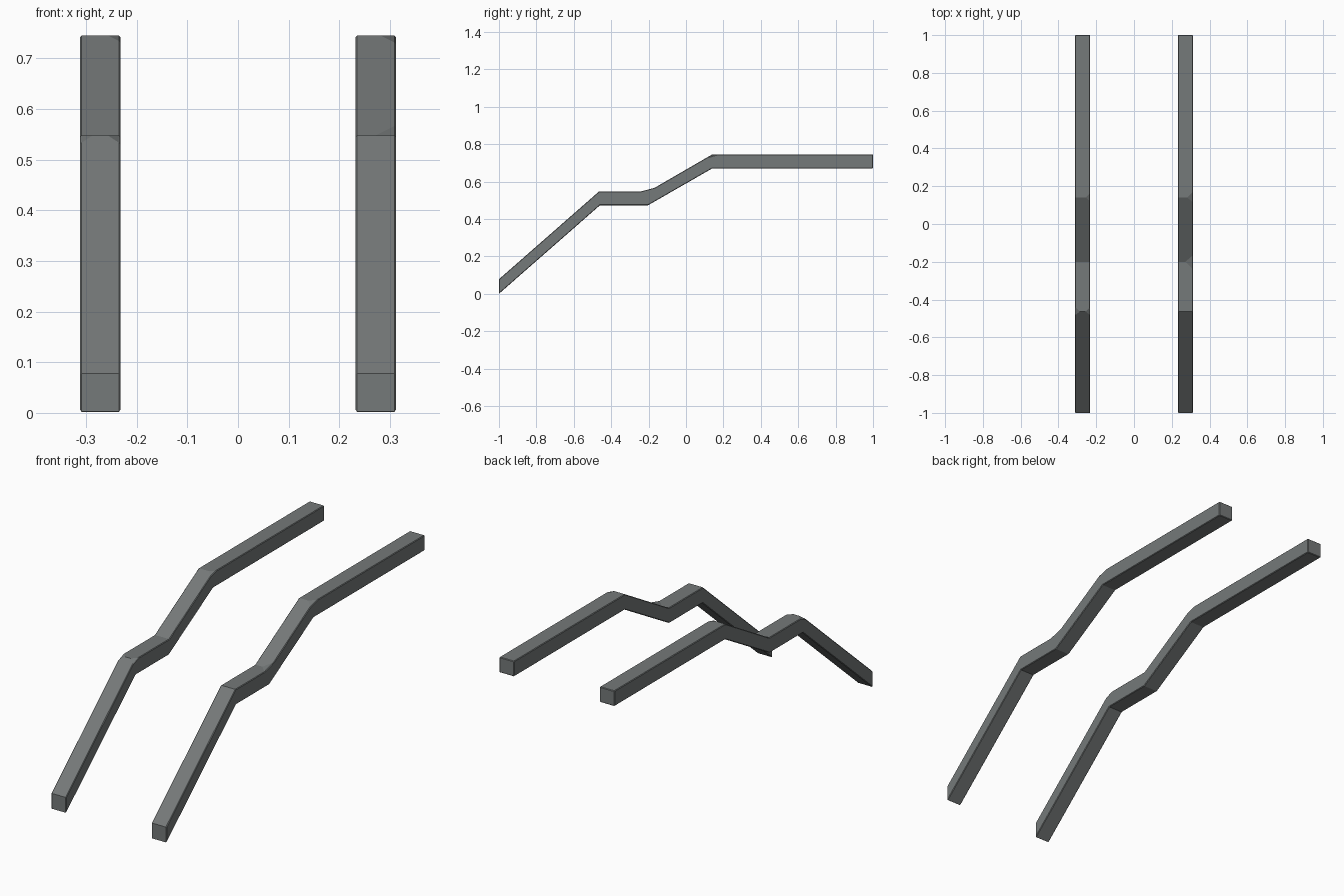
import bpy, bmesh

if "Cube" in bpy.data.objects:
    bpy.data.objects.remove(bpy.data.objects["Cube"])

steel = bpy.data.materials.new("grey steel")
steel.diffuse_color = (0.178, 0.192, 0.192, 1)
steel.use_nodes = True
steel.node_tree.nodes["Principled BSDF"].inputs["Base Color"].default_value = steel.diffuse_color

# Side profile (y, z): upper line and lower line of the bent bar
TOP = [(-1, 0.078), (-0.464, 0.548), (-0.2, 0.548), (0.14, 0.745), (1, 0.745)]
BOTTOM = [(-1, 0.0), (-0.46, 0.473), (-0.203, 0.473), (0.14, 0.67), (1, 0.67)]
INNER, OUTER = 0.232, 0.312


def rail(name, x0, x1, chips):
    """Bent square bar from x0 to x1; chips = (side, bend index, size) on top bends."""
    bm = bmesh.new()
    rows = []
    for x in (x0, x1):
        rows.append([[bm.verts.new((x, y, z)) for y, z in line] for line in (TOP, BOTTOM)])
    # four long strips of faces around the section
    loops = [rows[0][0], rows[1][0], rows[1][1], rows[0][1]]
    for a, b in zip(loops, loops[1:] + loops[:1]):
        for i in range(len(TOP) - 1):
            bm.faces.new((a[i], b[i], b[i + 1], a[i + 1]))
    # end caps
    for i in (0, -1):
        bm.faces.new([l[i] for l in loops])
    # merge coplanar side joints so bends have only three edges
    bmesh.ops.dissolve_edges(bm, edges=[
        bm.edges.get((rows[s][0][i], rows[s][1][i]))
        for s in (0, 1) for i in range(1, len(TOP) - 1)], use_verts=False)
    bmesh.ops.recalc_face_normals(bm, faces=bm.faces)
    # clipped corners at some bends
    for side, i, size in chips:
        bmesh.ops.bevel(bm, geom=[rows[side][0][i]], offset=size,
                        segments=1, affect='VERTICES')
    bmesh.ops.recalc_face_normals(bm, faces=bm.faces)
    mesh = bpy.data.meshes.new(name)
    bm.to_mesh(mesh)
    bm.free()
    mesh.materials.append(steel)
    obj = bpy.data.objects.new(name, mesh)
    bpy.context.collection.objects.link(obj)
    # fine edge rounding
    mod = obj.modifiers.new("edge", 'BEVEL')
    mod.width, mod.segments = 0.003, 1
    mod.limit_method, mod.angle_limit = 'ANGLE', 1.2
    return obj


# Left and right rails
rail("left_rail", -OUTER, -INNER, [(0, 1, 0.025), (1, 1, 0.025), (1, 3, 0.024)])
rail("right_rail", INNER, OUTER, [(1, 3, 0.03), (1, 2, 0.04)])
